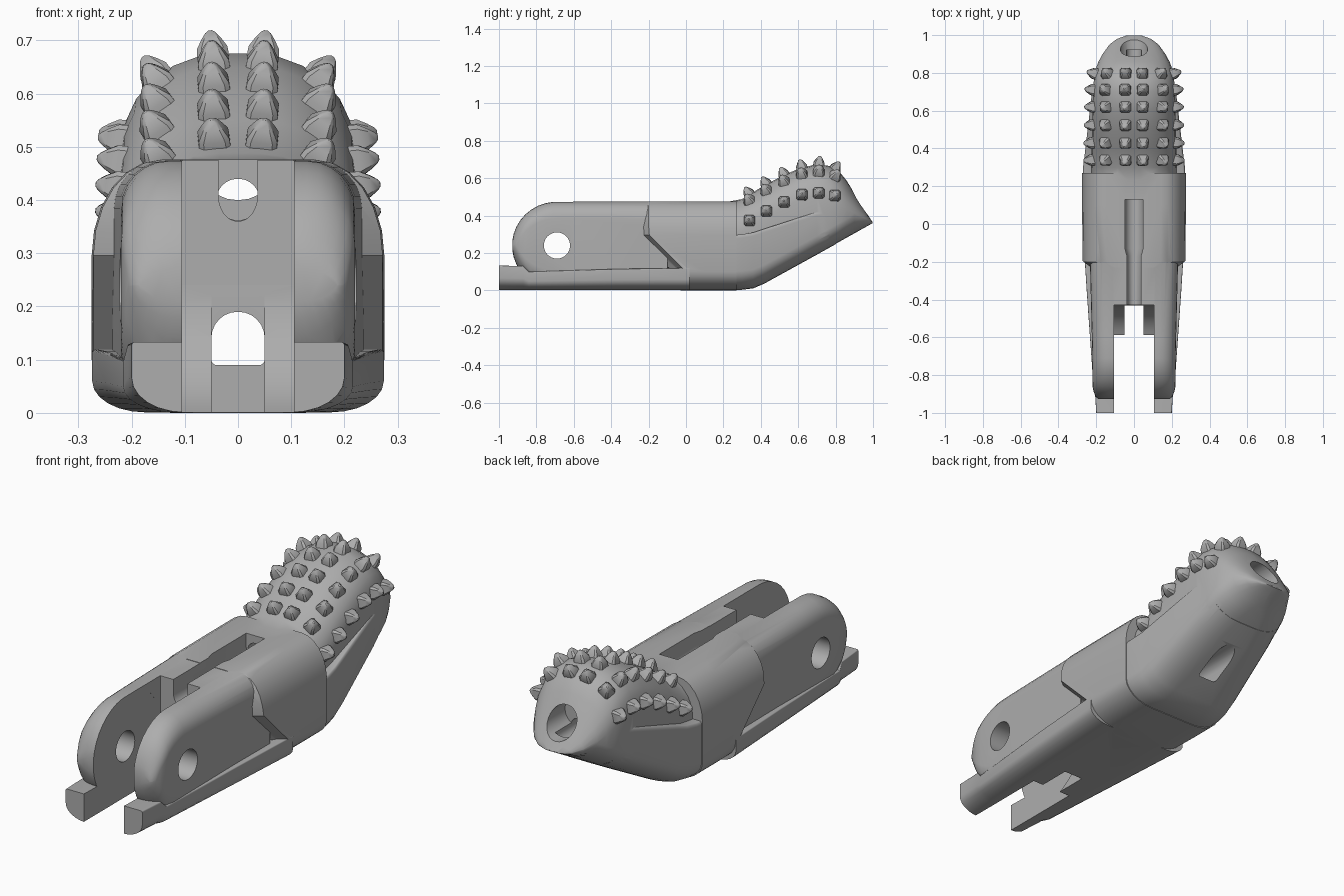
import bpy, bmesh
from math import sin, cos, pi, radians, sqrt
from mathutils import Vector
from mathutils.bvhtree import BVHTree

if "Cube" in bpy.data.objects:
    bpy.data.objects.remove(bpy.data.objects["Cube"], do_unlink=True)

grey = bpy.data.materials.new("plain grey")
grey.use_nodes = True
grey.diffuse_color = (0.42, 0.42, 0.42, 1)
grey.node_tree.nodes["Principled BSDF"].inputs["Base Color"].default_value = grey.diffuse_color


def finish(bm, name):
    bmesh.ops.recalc_face_normals(bm, faces=bm.faces)
    mesh = bpy.data.meshes.new(name)
    bm.to_mesh(mesh)
    bm.free()
    mesh.materials.append(grey)
    obj = bpy.data.objects.new(name, mesh)
    bpy.context.collection.objects.link(obj)
    return obj


def ring(w, zb, zt, low, high, n=7):
    """Closed cross-section with elliptical lower and upper corners."""
    h = zt - zb
    bx, bz = min(low[0], w * 0.98), min(low[1], h * 0.49)
    tx, tz = min(high[0], w * 0.98), min(high[1], h * 0.49)
    half = []
    for i in range(n):
        a = pi / 2 * i / (n - 1)
        half.append((w - bx + bx * sin(a), zb + bz - bz * cos(a)))
    for i in range(n):
        a = pi / 2 * i / (n - 1)
        half.append((w - tx + tx * cos(a), zt - tz + tz * sin(a)))
    return half + [(-x, z) for x, z in reversed(half)]


def loft(name, sections, low, high, shift=None):
    """Skin sections given as (y, half width, bottom, top)."""
    bm = bmesh.new()
    rings = []
    for y, w, zb, zt in sections:
        rings.append([bm.verts.new((x, y + (shift(y, z) if shift else 0), z))
                      for x, z in ring(w, zb, zt, low, high)])
    for a, b in zip(rings, rings[1:]):
        for i in range(len(a)):
            j = (i + 1) % len(a)
            bm.faces.new((a[i], a[j], b[j], b[i]))
    bm.faces.new(rings[0])
    bm.faces.new(rings[-1])
    return finish(bm, name)


def box(name, x, y0, y1, z0, z1):
    return loft(name, [(y0, x, z0, z1), (y1, x, z0, z1)], (0.002, 0.002), (0.002, 0.002))


def disc(name, y, z, radius, half):
    """Cylinder lying along x."""
    bm = bmesh.new()
    sides = 48
    a, b = [[bm.verts.new((x, y + radius * cos(2 * pi * i / sides), z + radius * sin(2 * pi * i / sides)))
             for i in range(sides)] for x in (-half, half)]
    for i in range(sides):
        j = (i + 1) % sides
        bm.faces.new((a[i], a[j], b[j], b[i]))
    bm.faces.new(a)
    bm.faces.new(b)
    return finish(bm, name)


def combine(target, other, operation):
    mod = target.modifiers.new("combine", "BOOLEAN")
    mod.operation, mod.object, mod.solver = operation, other, "EXACT"
    bpy.context.view_layer.objects.active = target
    bpy.ops.object.modifier_apply(modifier=mod.name)
    bpy.data.objects.remove(other, do_unlink=True)


def underside(y):
    d = y - 0.36
    return 0.28 * (d + sqrt(d * d + 0.0016))


# Middle block, its front edge running diagonally down and back
def front_slant(y, z):
    return 0.3 - max(z, 0.1) if y < -0.15 and z < 0.3 else 0


body = loft("finger_body", [(-0.23, 0.232, 0, 0.476), (-0.2, 0.272, 0, 0.476),
                            (0.1, 0.275, 0, 0.476), (0.27, 0.275, 0, 0.476)],
            (0.15, 0.1), (0.13, 0.18), front_slant)

# Hinge lugs with a round nose
PIVOT_Y, PIVOT_Z = -0.69, 0.24
lug = []
for deg in (8, 16, 25, 35, 45, 55, 65, 75, 85):
    a = radians(deg)
    lug.append((PIVOT_Y - 0.24 * cos(a), 0.16 + 0.06 * min(1, sqrt(sin(a) * 1.4)),
                PIVOT_Z - 0.235 * sin(a), PIVOT_Z + 0.234 * sin(a)))
lug += [(-0.6, 0.223, 0.004, 0.474), (-0.1, 0.236, 0.004, 0.474)]
combine(body, loft("hinge_lugs", lug, (0.1, 0.1), (0.09, 0.09)), "UNION")

# Low flange and end tabs
combine(body, loft("lower_flange", [(-1, 0.2, 0.001, 0.133), (-0.87, 0.208, 0.001, 0.13),
                                    (-0.84, 0.216, 0.001, 0.1), (-0.36, 0.25, 0.001, 0.115),
                                    (0.02, 0.274, 0.001, 0.12)],
                   (0.1, 0.08), (0.006, 0.006)), "UNION")

# Fingertip
tip_shape = [(0.2, 0.222, 0.47), (0.3, 0.225, 0.488), (0.4, 0.225, 0.55), (0.5, 0.222, 0.605),
             (0.6, 0.22, 0.65), (0.7, 0.217, 0.675), (0.77, 0.212, 0.665), (0.82, 0.203, 0.635),
             (0.86, 0.188, 0.585), (0.9, 0.166, 0.52), (0.95, 0.13, 0.44), (0.98, 0.09, 0.392),
             (0.998, 0.04, 0.364)]
tip = loft("fingertip", [(y, w, underside(y) + 0.002, zt) for y, w, zt in tip_shape],
           (0.15, 0.1), (0.19, 0.17))
skin = BVHTree.FromPolygons([v.co.copy() for v in tip.data.vertices],
                            [list(p.vertices) for p in tip.data.polygons])
combine(body, tip, "UNION")

# Flared cheeks below the pad
cheeks = [(0.2, 0.274, 0.29), (0.3, 0.27, 0.3), (0.36, 0.262, 0.31), (0.42, 0.255, 0.33),
          (0.7, 0.222, 0.42), (0.8, 0.2, 0.43)]
combine(body, loft("cheeks", [(y, w, underside(y), zt) for y, w, zt in cheeks],
                   (0.15, 0.1), (0.01, 0.02)), "UNION")

# Hinge gap, slots and cord channels
round_low, round_high = (0.05, 0.05), (0.05, 0.05)
cutters = [
    box("gap", 0.105, -1.1, -0.59, -0.1, 0.7),
    box("gap_upper", 0.1051, -0.7, -0.43, 0.24, 0.7),
    disc("knuckle_clearance", PIVOT_Y, PIVOT_Z, 0.26, 0.1052),
    box("gap_narrow", 0.05, -0.7, -0.431, -0.1, 0.6),
    disc("pivot_hole", PIVOT_Y, PIVOT_Z, 0.07, 0.5),
    loft("top_slot", [(-0.5, 0.037, 0.36, 0.7), (-0.17, 0.037, 0.36, 0.7),
                      (-0.13, 0.048, 0.36, 0.7), (0.13, 0.048, 0.36, 0.7)], round_low, (0.002, 0.002)),
    loft("upper_channel", [(0.05, 0.04, 0.362, 0.44), (0.92, 0.04, 0.362, 0.44)], round_low, round_high),
    loft("tip_hole", [(0.8, 0.072, 0.4, 0.54), (1.1, 0.072, 0.4, 0.54)], (0.07, 0.07), (0.07, 0.07)),
    loft("lower_channel", [(-0.5, 0.05, 0.09, 0.19), (0.8, 0.05, 0.09, 0.19)], (0.01, 0.01), round_high),
]
for cutter in cutters:
    combine(body, cutter, "DIFFERENCE")

# Grip studs in rows over the pad
bm = bmesh.new()
for y, axis_z in ((0.34, 0.28), (0.43, 0.33), (0.525, 0.38), (0.62, 0.42), (0.71, 0.43), (0.795, 0.42)):
    for deg in (-67, -37, -11, 11, 37, 67):
        t = radians(deg)
        hit, normal, _, _ = skin.ray_cast(Vector((0, y, axis_z)), Vector((sin(t), 0, cos(t))))
        if hit is None:
            continue
        if normal.z < 0:
            normal = -normal
        along = (Vector((0, 1, 0)) - normal * normal.y).normalized()
        side = along.cross(normal)
        rings = []
        for height, r in ((-0.025, 0.031), (0.012, 0.029), (0.03, 0.019), (0.043, 0.01), (0.048, 0.004)):
            rings.append([bm.verts.new(hit + normal * height + (side * i + along * j) * r)
                          for i, j in ((-1, -0.7), (-0.7, -1), (0.7, -1), (1, -0.7),
                                       (1, 0.7), (0.7, 1), (-0.7, 1), (-1, 0.7))])
        for a, b in zip(rings, rings[1:]):
            for i in range(8):
                j = (i + 1) % 8
                bm.faces.new((a[i], a[j], b[j], b[i]))
        bm.faces.new(rings[0])
        bm.faces.new(rings[-1])
studs = finish(bm, "grip_studs")

# Smooth shading with crisp edges
for obj in (body, studs):
    bpy.ops.object.select_all(action="DESELECT")
    obj.select_set(True)
    bpy.context.view_layer.objects.active = obj
    bpy.ops.object.shade_smooth_by_angle(angle=radians(32))
